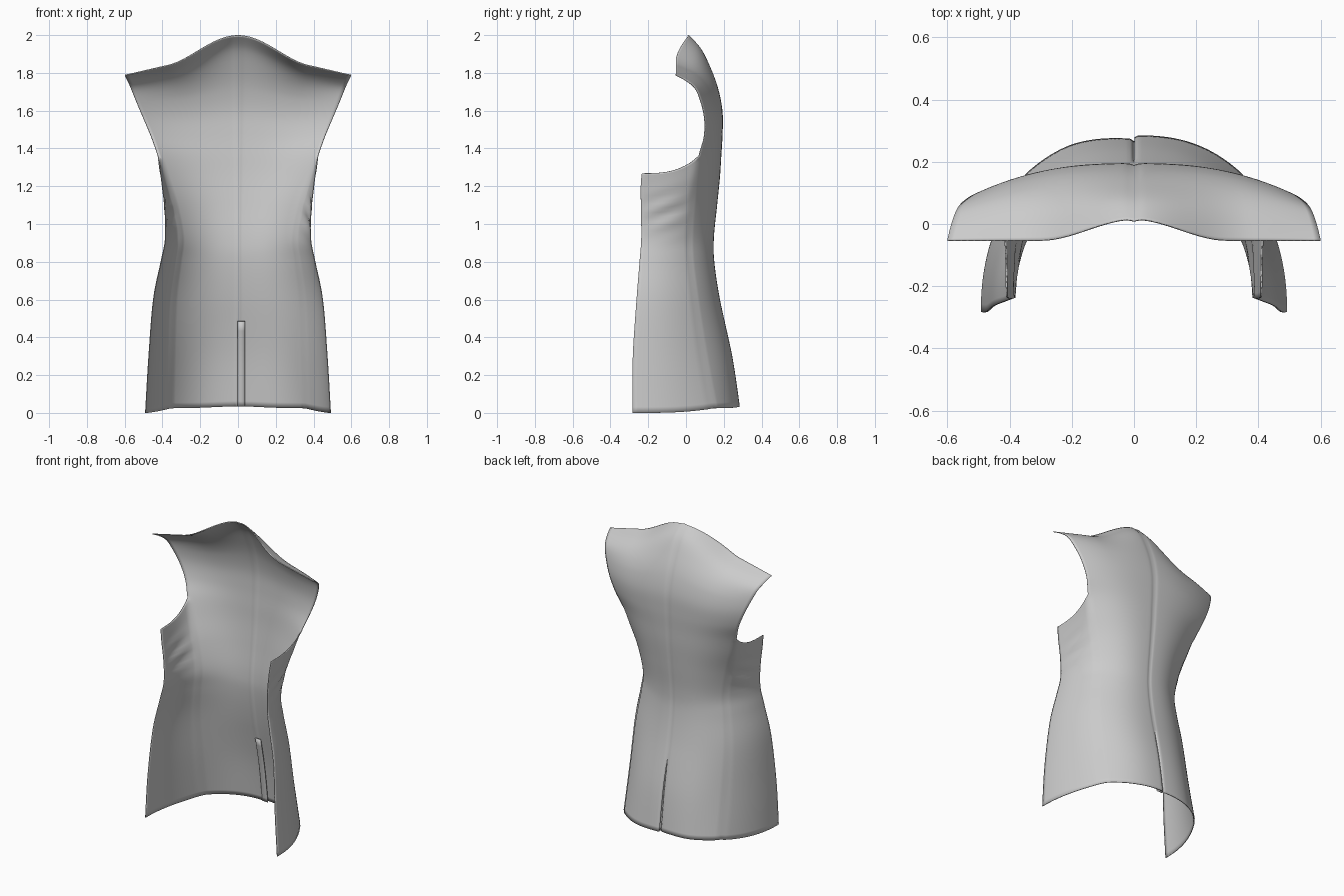
import bpy, bmesh, math

if "Cube" in bpy.data.objects:
    bpy.data.objects.remove(bpy.data.objects["Cube"])

# Back panel stations: centre z, centre y, edge x, edge y, edge z, shoulder blend
BACK = [(.035, .285, .36, .15, .025, 0), (.3, .245, .355, .095, .3, 0),
        (.6, .18, .345, .05, .6, 0), (.8, .15, .32, .025, .8, 0),
        (.93, .148, .307, .02, .93, 0), (1.1, .165, .34, .03, 1.1, 0),
        (1.25, .18, .39, .05, 1.25, 0), (1.36, .187, .425, .07, 1.36, 0),
        (1.48, .194, .46, .098, 1.46, 0), (1.60, .193, .502, .1, 1.56, 0),
        (1.72, .17, .54, .08, 1.65, 0), (1.83, .13, .568, .05, 1.72, .1),
        (1.93, .08, .587, 0, 1.762, .35), (2.0, .017, .6, -.052, 1.79, 1)]
# Front edge of the side panel, same stations up to the underarm: x, y, z
FRONT = [(.492, -.283, 0), (.475, -.282, .29), (.45, -.262, .6), (.41, -.246, .8),
         (.387, -.237, .92), (.388, -.238, 1.06), (.402, -.24, 1.19), (.412, -.234, 1.268)]
SUB, NU, NW = 6, 28, 16
UNDERARM = 7


def sample(table, t):
    """Catmull-Rom interpolation through a station table."""
    i = min(int(t), len(table) - 2)
    f = t - i
    a, b, c, d = (table[max(0, min(len(table) - 1, k))] for k in range(i - 1, i + 3))
    return [q + .5 * f * (r - p + f * (2 * p - 5 * q + 4 * r - s + f * (3 * (q - r) + s - p)))
            for p, q, r, s in zip(a, b, c, d)]


def smooth(x):
    x = max(0, min(1, x))
    return x * x * (3 - 2 * x)


def shoulder_drop(u):
    # Neck curve, then a straight shoulder slope
    return .62 * smooth(u / .62) * (1 - .15 * (1 - u)) + .38 * smooth((u - .1) / 1.4) / smooth(.9 / 1.4)


def back_point(t, u):
    zc, yc, xe, ye, ze, m = sample(BACK, t)
    m = max(0, m)
    f = (1 - m) * u ** 2.6 + m * smooth(u / .5)
    y = yc + (ye - yc) * f - .006 * max(0, 1 - u / .04)
    x = xe * u
    if u == 1 and t < UNDERARM:          # pressed seam
        x, y = x - .003, y - .004
    return x, y, zc + (ze - zc) * shoulder_drop(u)


def side_point(t, w):
    if w == 0:
        return back_point(t, 1)
    zc, yc, xe, ye, ze, m = sample(BACK, t)
    xf, yf, zf = sample(FRONT, t)
    x = xe + (xf - xe) * (1 - (1 - w) ** 2.2)
    y = ye + (yf - ye) * w
    z = ze + (zf - ze) * (1 - (1 - w) ** 3)
    # Soft diagonal folds below the armhole
    fade = math.exp(-((z - 1.06) / .09) ** 2) * math.sin(math.pi * w)
    x += .006 * fade * math.sin((z - .35 * y) * 62)
    return x, y, z


def add_grid(bm, pts, flip):
    vs = [[bm.verts.new(p) for p in row] for row in pts]
    for a, b in zip(vs, vs[1:]):
        for j in range(len(a) - 1):
            f = [a[j], a[j + 1], b[j + 1], b[j]]
            bm.faces.new(f[::-1] if flip else f)


def finish(bm, name):
    bmesh.ops.remove_doubles(bm, verts=bm.verts, dist=.0005)
    me = bpy.data.meshes.new(name)
    bm.to_mesh(me)
    bm.free()
    ob = bpy.data.objects.new(name, me)
    bpy.context.collection.objects.link(ob)
    me.shade_smooth()
    mod = ob.modifiers.new("cloth_thickness", 'SOLIDIFY')
    mod.thickness = .005
    return ob


def place(p, side):
    """Mirror to a side; the left half tucks inward along the vent."""
    x, y, z = p
    open_ = max(0, 1 - z / .5)
    near = max(0, 1 - x / .2)
    if side < 0:
        y -= .012 * open_ * near
    if x < .001:
        x = .002 * min(1, open_ * 4)
    return side * x, y, z


# Coat body: back halves and side panels, welded at the seams
body = bmesh.new()
rows = range((len(BACK) - 1) * SUB + 1)
for side in (1, -1):
    back = [[place(back_point(i / SUB, j / NU), side) for j in range(NU + 1)] for i in rows]
    flank = [[place(side_point(i / SUB, j / NW), side) for j in range(NW + 1)]
             for i in range(UNDERARM * SUB + 1)]
    add_grid(body, back, side > 0)
    add_grid(body, flank, side > 0)
finish(body, "coat_back")

# Vent underlap: strip behind the right vent edge
flap = bmesh.new()
strip = []
for i in range(11):
    _, y, z = back_point(i / 10 * 1.6, 0)
    strip.append([(x, y - .009 - .004 * max(0, 1 - z / .5), z) for x in (-.002, .018, .038)])
add_grid(flap, strip, True)
finish(flap, "vent_underlap")
